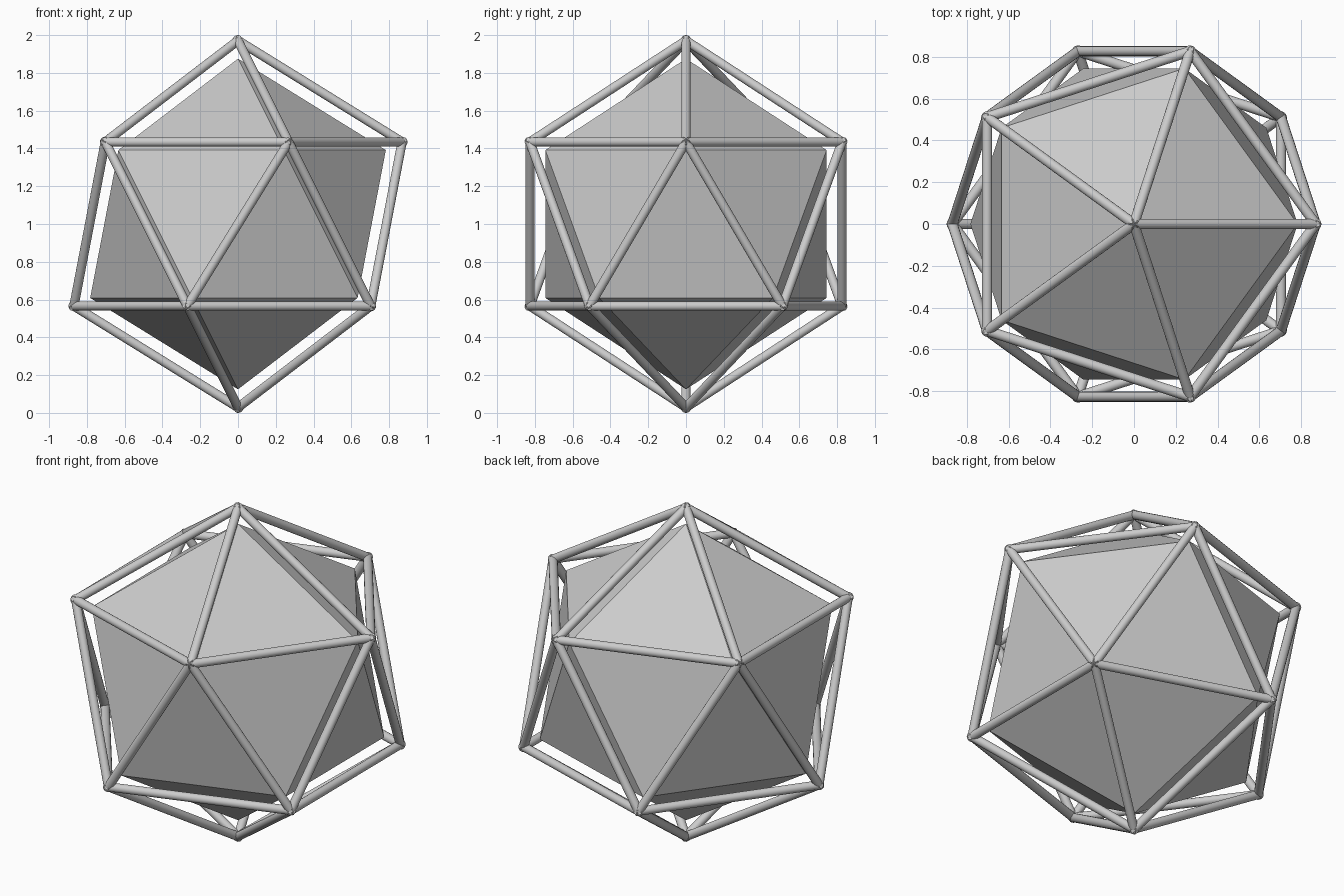
import bpy
from mathutils import Vector

if "Cube" in bpy.data.objects:
    bpy.data.objects.remove(bpy.data.objects["Cube"])

CENTRE = Vector((0, 0, 1))
ROD = 0.0245          # rod radius
FRAME = 0.9712        # frame circumradius, rod centre lines

# solid flat-faced core
bpy.ops.mesh.primitive_ico_sphere_add(subdivisions=1, radius=0.875, location=CENTRE)
core = bpy.context.object
core.name = "inner_core"

# frame rods follow the edges of the same solid, overlapping into pointed corners
corners = [CENTRE + v.co.normalized() * FRAME for v in core.data.vertices]
rods = []
for edge in core.data.edges:
    a, b = (corners[i] for i in edge.vertices)
    along = b - a
    bpy.ops.mesh.primitive_cylinder_add(
        vertices=16, radius=ROD, depth=along.length + 1.24 * ROD,
        location=(a + b) / 2, rotation=along.to_track_quat('Z', 'Y').to_euler())
    rods.append(bpy.context.object)

bpy.ops.object.select_all(action='DESELECT')
for rod in rods:
    rod.select_set(True)
bpy.context.view_layer.objects.active = rods[0]
bpy.ops.object.join()
frame = bpy.context.object
frame.name = "outer_frame"
bpy.ops.object.shade_smooth_by_angle(angle=0.7)
